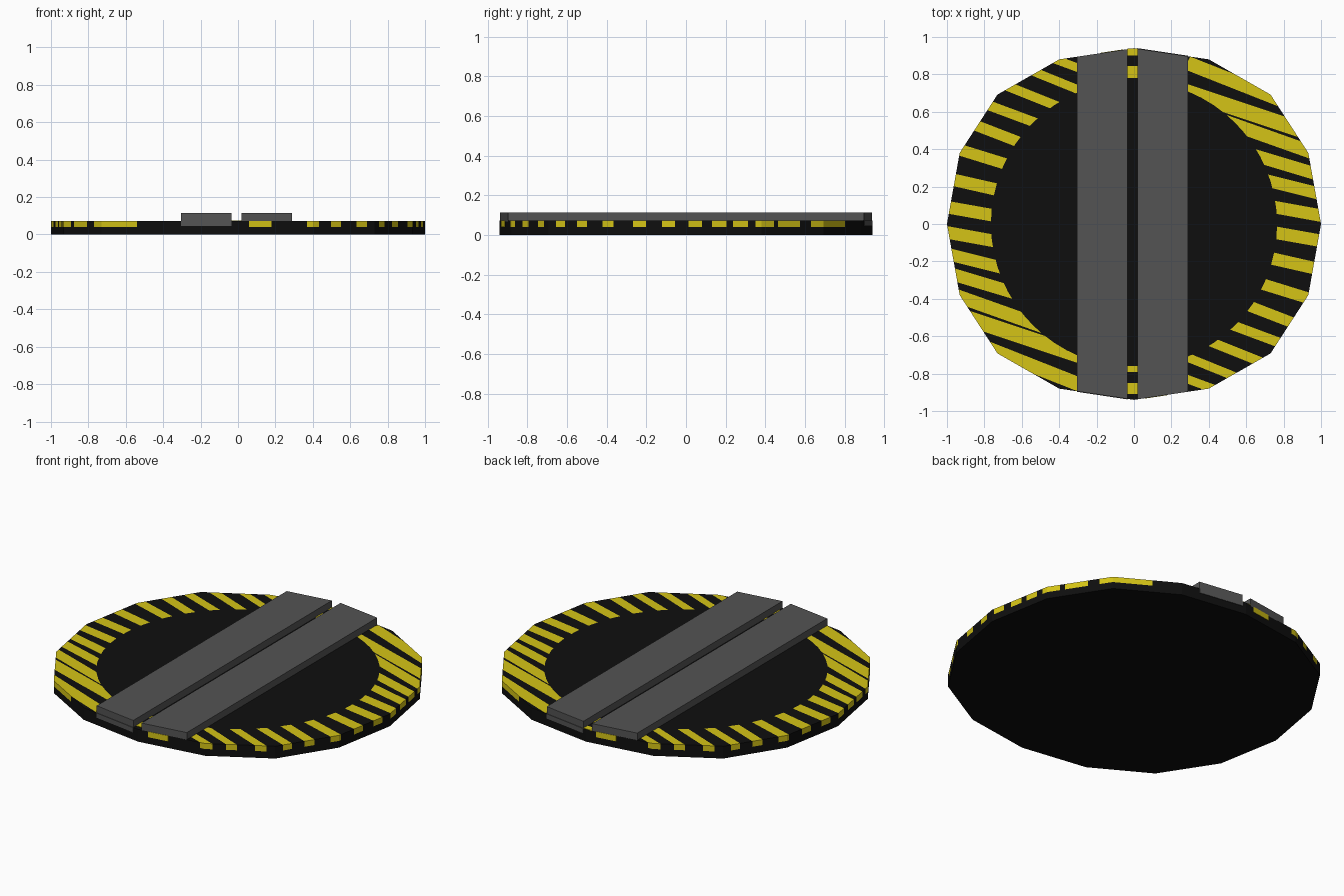
import bpy, bmesh, math
from mathutils import Matrix, Vector

if "Cube" in bpy.data.objects:
    bpy.data.objects.remove(bpy.data.objects["Cube"])


def material(name, rgb):
    m = bpy.data.materials.new(name)
    m.diffuse_color = (*rgb, 1)
    m.use_nodes = True
    m.node_tree.nodes["Principled BSDF"].inputs["Base Color"].default_value = m.diffuse_color
    return m


BLACK = material("matte black", (0.0045, 0.0045, 0.0045))
YELLOW = material("hazard yellow", (0.66, 0.55, 0.008))
GREY = material("rail grey", (0.088, 0.088, 0.088))

TOP, LIP, RAIL_TOP = 0.073, 0.04, 0.115
INNER_R = 0.765

# sixteen-sided rim, built from one quarter
quarter = [(1, 0), (0.932, 0.38), (0.73, 0.692), (0.4, 0.88)]
upper = quarter + [(0, 0.94)] + [(-x, y) for x, y in quarter[:0:-1]]
RIM = upper + [(-x, -y) for x, y in upper]


def rim_y(x):
    return 0.94 - 0.15 * abs(x)


def finish(bm, name, mats):
    bmesh.ops.recalc_face_normals(bm, faces=bm.faces)
    me = bpy.data.meshes.new(name)
    bm.to_mesh(me)
    bm.free()
    ob = bpy.data.objects.new(name, me)
    for m in mats:
        me.materials.append(m)
    bpy.context.collection.objects.link(ob)
    return ob


def prism(name, pts, z0, z1, mat):
    bm = bmesh.new()
    lo = [bm.verts.new((x, y, z0)) for x, y in pts]
    hi = [bm.verts.new((x, y, z1)) for x, y in pts]
    bm.faces.new(lo[::-1])
    bm.faces.new(hi)
    n = len(pts)
    for i in range(n):
        j = (i + 1) % n
        bm.faces.new((lo[i], lo[j], hi[j], hi[i]))
    return finish(bm, name, [mat])


# base of the turntable and plain centre of the deck
prism("base_disc", RIM, 0, LIP, BLACK)
circle = [(INNER_R * math.cos(i * math.pi / 32), INNER_R * math.sin(i * math.pi / 32))
          for i in range(64)]
prism("deck_centre", circle, LIP, TOP, BLACK)

# hazard stripes of the right half: inner point, outer point, half thickness
STRIPES = [
    (0.30, 0.855, 0.68, 0.705, 0.040), (0.30, 0.70, 0.81, 0.53, 0.043),
    (0.58, 0.515, 0.89, 0.405, 0.038), (0.70, 0.35, 0.95, 0.275, 0.035),
    (0.76, 0.22, 0.98, 0.165, 0.034), (0.78, 0.085, 1.0, 0.045, 0.034),
    (0.775, -0.05, 1.0, -0.09, 0.034), (0.74, -0.185, 0.96, -0.235, 0.034),
    (0.70, -0.325, 0.91, -0.39, 0.032), (0.62, -0.44, 0.84, -0.525, 0.031),
    (0.55, -0.55, 0.765, -0.63, 0.028), (0.46, -0.65, 0.66, -0.73, 0.027),
    (0.34, -0.735, 0.525, -0.81, 0.025), (0.30, -0.835, 0.40, -0.872, 0.024),
]


def in_stripe(c):
    for x0, y0, x1, y1, h in STRIPES:
        y = y0 + (c.x - x0) * (y1 - y0) / (x1 - x0)
        if c.x > 0.25 and abs(c.y - y) < h:
            return True
    return False


# striped border: right half ring and wall, cut along the stripe edges
bm = bmesh.new()
half = [RIM[(i - 4) % 16] for i in range(9)]
outer = []
for i in range(8):
    for k in range(4):
        outer.append(Vector(half[i]).lerp(Vector(half[i + 1]), k / 4))
outer.append(Vector(half[8]))
rows = []
for i, p in enumerate(outer):
    a = -math.pi / 2 + i * math.pi / 32
    rows.append((bm.verts.new((INNER_R * math.cos(a), INNER_R * math.sin(a), TOP)),
                 bm.verts.new((p.x, p.y, TOP)), bm.verts.new((p.x, p.y, LIP))))
for a, b in zip(rows, rows[1:]):
    bm.faces.new((a[0], a[1], b[1], b[0]))
    bm.faces.new((a[1], a[2], b[2], b[1]))
for x0, y0, x1, y1, h in STRIPES:
    d = Vector((x1 - x0, y1 - y0, 0))
    for s in (-h, h):
        near = [f for f in bm.faces
                if abs(f.calc_center_median().y - (y0 + y1) / 2) < 0.35]
        geom = set(near)
        for f in near:
            geom.update(f.edges)
            geom.update(f.verts)
        bmesh.ops.bisect_plane(bm, geom=list(geom), dist=1e-5,
                               plane_co=(x0, y0 + s, 0), plane_no=(-d.y, d.x, 0))
for f in bm.faces:
    f.material_index = int(in_stripe(f.calc_center_median()))
# left half is the same border turned half way round
dup = bmesh.ops.duplicate(bm, geom=bm.verts[:] + bm.edges[:] + bm.faces[:])["geom"]
bmesh.ops.rotate(bm, cent=(0, 0, 0), matrix=Matrix.Rotation(math.pi, 3, 'Z'),
                 verts=[v for v in dup if isinstance(v, bmesh.types.BMVert)])
bmesh.ops.remove_doubles(bm, verts=bm.verts, dist=1e-4)
finish(bm, "striped_border", [BLACK, YELLOW])

# two flat rails with ends following the rim
for name, x0, x1, end in (("left_rail", -0.305, -0.036, -1), ("right_rail", 0.02, 0.29, 1)):
    a, b = rim_y(x0), rim_y(x1)
    prism(name, [(x0, -a), (x1, -b), (x1, b), (x0, a)], TOP - 0.004, RAIL_TOP, GREY)
    # grey plate covering the rim below one end
    prism(name + "_end_plate", [(x0, end * a), (x1, end * b), (x1, end * (b + 0.003)),
                                (x0, end * (a + 0.003))], 0.045, TOP, GREY)
    # yellow rim mark under the other end
    xa, xb = -end * -0.06, -end * -0.18
    a, b = -end * rim_y(xa), -end * rim_y(xb)
    prism(name + "_rim_mark", [(xa, a), (xb, b), (xb, b - end * 0.002), (xa, a - end * 0.002)],
          LIP, TOP, YELLOW)

# short yellow marks in the gap between the rails
for i, (y0, y1) in enumerate(((0.9, 0.937), (0.78, 0.845), (-0.79, -0.76), (-0.91, -0.85))):
    prism(f"gap_mark_{i + 1}", [(-0.036, y0), (0.02, y0), (0.02, y1), (-0.036, y1)],
          TOP - 0.002, TOP + 0.002, YELLOW)
